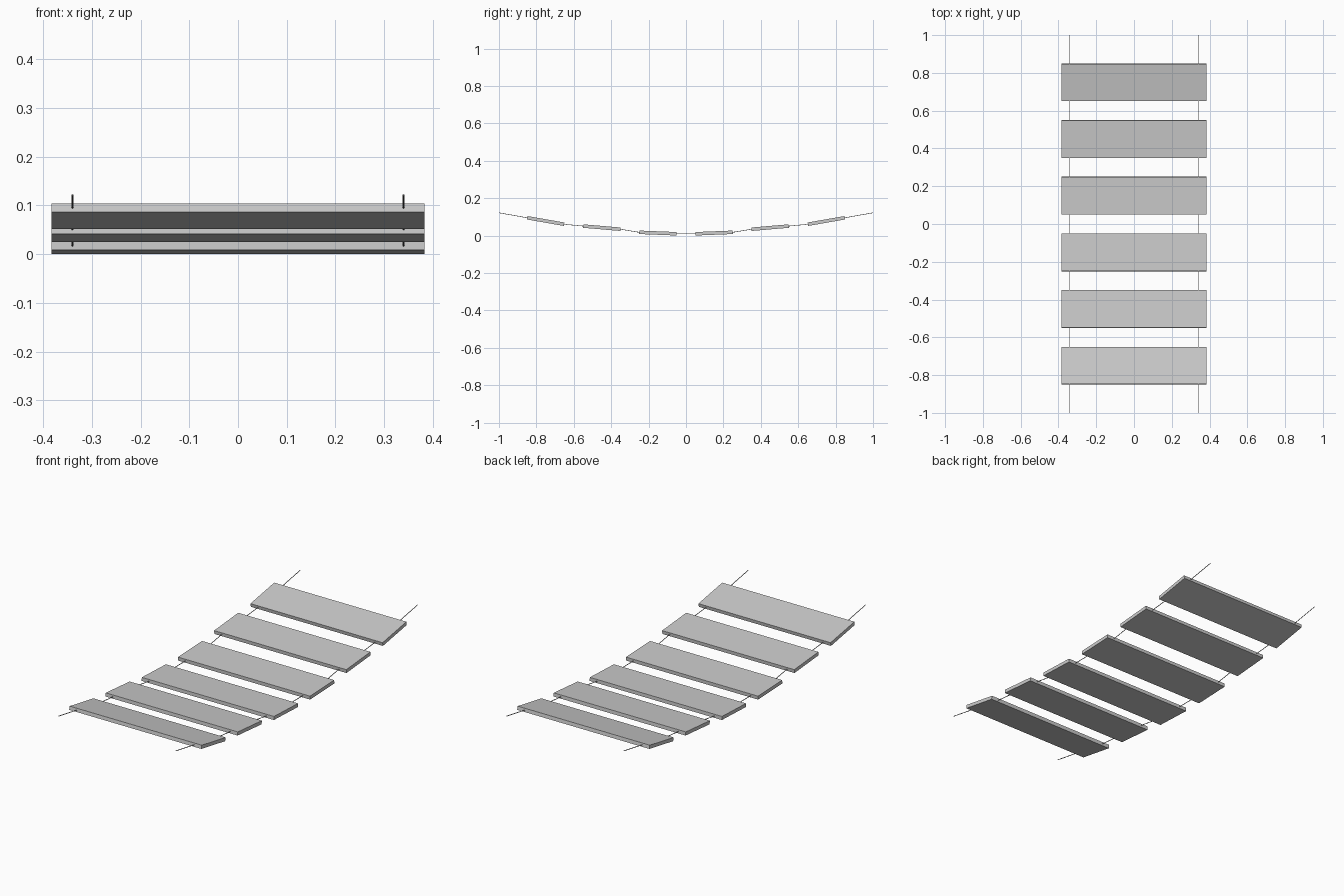
import bpy
from math import atan2

cube = bpy.data.objects.get("Cube")
if cube:
    bpy.data.objects.remove(cube, do_unlink=True)


def material(name, value):
    mat = bpy.data.materials.new(name)
    mat.use_nodes = True
    colour = (value, value, value, 1)
    mat.diffuse_color = colour
    mat.node_tree.nodes["Principled BSDF"].inputs["Base Color"].default_value = colour
    return mat


grey = material("light grey", 0.6)

# distance from the middle, height and slope of each plank in one half
PLANKS = [(0.15, 0.0137, 0.04), (0.45, 0.0425, 0.085), (0.75, 0.078, 0.175)]
LENGTH, WIDTH, THICK = 0.2, 0.766, 0.0185
ROPE_RADIUS = 0.0018

# planks, mirrored front to back
path = []
for side, end in ((-1, "front"), (1, "back")):
    for i, (y, z, slope) in enumerate(PLANKS):
        bpy.ops.mesh.primitive_cube_add(size=1, location=(0, side * y, z))
        plank = bpy.context.object
        plank.name = f"{end}_plank_{i + 1}"
        plank.scale = (WIDTH, LENGTH, THICK)
        plank.rotation_euler.x = side * atan2(slope, 1)
        plank.data.materials.append(grey)
        for d in (-LENGTH / 2, LENGTH / 2):
            path.append((side * (y + d), z + slope * d))
    path.append((side * 1.0, 0.122))
path.sort()

# sagging ropes running through the planks
for x, name in ((-0.34, "right_rope"), (0.34, "left_rope")):
    curve = bpy.data.curves.new(name, "CURVE")
    curve.dimensions = "3D"
    curve.bevel_depth = ROPE_RADIUS
    curve.bevel_resolution = 1
    curve.use_fill_caps = True
    spline = curve.splines.new("POLY")
    spline.points.add(len(path) - 1)
    for point, (y, z) in zip(spline.points, path):
        point.co = (x, y, z, 1)
    curve.materials.append(grey)
    rope = bpy.data.objects.new(name, curve)
    bpy.context.collection.objects.link(rope)
